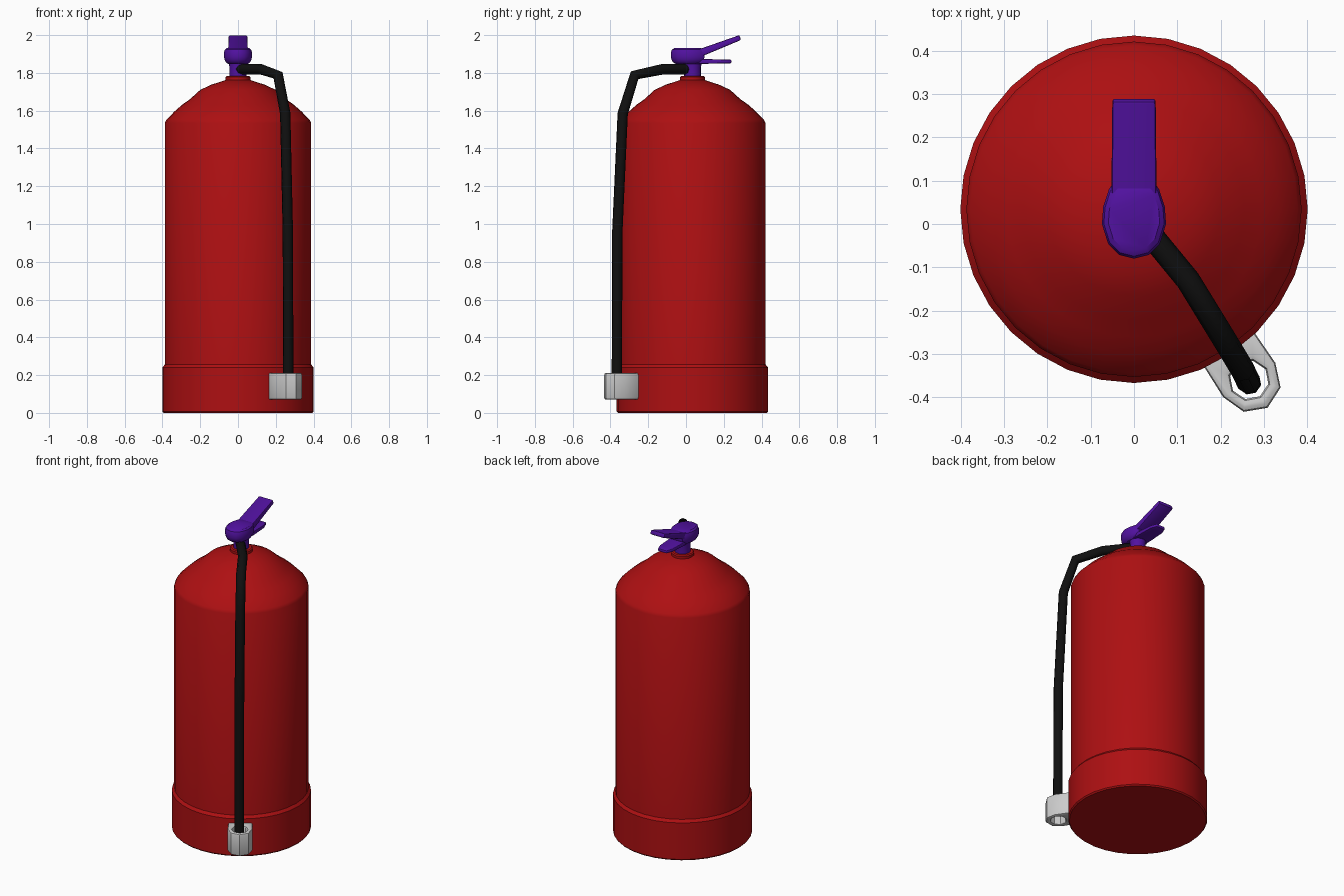
import bpy, bmesh
from math import cos, sin, pi, radians
from mathutils import Vector

if "Cube" in bpy.data.objects:
    bpy.data.objects.remove(bpy.data.objects["Cube"])

CY = 0.034  # y of the cylinder axis


def material(name, rgb):
    m = bpy.data.materials.new(name)
    m.diffuse_color = (*rgb, 1)
    m.use_nodes = True
    m.node_tree.nodes["Principled BSDF"].inputs["Base Color"].default_value = m.diffuse_color
    return m


RED = material("red_paint", (0.42, 0.005, 0.006))
PURPLE = material("purple_plastic", (0.085, 0.006, 0.36))
BLACK = material("black_rubber", (0.005, 0.005, 0.005))


def make(name, verts, faces, mat=None, bevel=0, segments=2):
    me = bpy.data.meshes.new(name)
    me.from_pydata([tuple(v) for v in verts], [], faces)
    bm = bmesh.new()
    bm.from_mesh(me)
    bmesh.ops.recalc_face_normals(bm, faces=bm.faces)
    bm.to_mesh(me)
    bm.free()
    ob = bpy.data.objects.new(name, me)
    bpy.context.collection.objects.link(ob)
    if mat:
        me.materials.append(mat)
    bpy.ops.object.select_all(action='DESELECT')
    ob.select_set(True)
    bpy.context.view_layer.objects.active = ob
    if bevel:
        b = ob.modifiers.new("bevel", 'BEVEL')
        b.width, b.segments, b.limit_method = bevel, segments, 'ANGLE'
        b.angle_limit = radians(50)
        bpy.ops.object.modifier_apply(modifier="bevel")
    bpy.ops.object.shade_smooth_by_angle(angle=radians(35))
    return ob


def loft(name, rings, mat, **kw):
    """Skin a stack of equal-sized rings and cap both ends."""
    n = len(rings[0])
    faces = [(r * n + i, r * n + (i + 1) % n, (r + 1) * n + (i + 1) % n, (r + 1) * n + i)
             for r in range(len(rings) - 1) for i in range(n)]
    faces += [tuple(range(n)), tuple(range((len(rings) - 1) * n, len(rings) * n))]
    return make(name, [v for r in rings for v in r], faces, mat, **kw)


def lathe(name, profile, sides, mat, **kw):
    return loft(name, [[(r * cos(2 * pi * i / sides), CY + r * sin(2 * pi * i / sides), z)
                        for i in range(sides)] for r, z in profile], mat, **kw)


# Cylinder body with domed shoulder, and the foot sleeve
lathe("tank_body", [(0.387, 0.02), (0.387, 1.535), (0.378, 1.553), (0.335, 1.597),
                    (0.295, 1.632), (0.255, 1.66), (0.2, 1.71), (0.14, 1.738),
                    (0.065, 1.762)], 32, RED)
lathe("tank_foot", [(0.394, 0), (0.401, 0.008), (0.401, 0.24), (0.386, 0.258)], 32, RED)
lathe("neck_ring", [(0.066, 1.755), (0.066, 1.777), (0.06, 1.783)], 16, RED)

# Valve stem and rounded head
lathe("valve_stem", [(0.045, 1.775), (0.045, 1.83), (0.052, 1.87)], 16, PURPLE)
half = [(0, -0.08), (0.035, -0.071), (0.06, -0.045), (0.074, 0.0),
        (0.071, 0.04), (0.058, 0.08), (0.045, 0.098)]
plan = half + [(-x, y) for x, y in reversed(half[1:])]


def plan_ring(s, z):
    return [(x * s, 0.01 + (y - 0.01) * s, z) for x, y in plan]


loft("valve_head", [plan_ring(s, z) for s, z in
     [(0.72, 1.848), (0.88, 1.857), (0.97, 1.872), (1.0, 1.885), (1.0, 1.908),
      (0.94, 1.923), (0.8, 1.931)]], PURPLE)


# Squeeze lever and carrying handle: bars swept along y
def bar(name, stations, bevel):
    loft(name, [[(-w, y0, z0), (w, y0, z0), (w, y1, z1), (-w, y1, z1)]
                for w, y0, z0, y1, z1 in stations], PURPLE, bevel=bevel)


bar("squeeze_lever", [(0.054, 0.02, 1.87, 0.01, 1.93), (0.052, 0.09, 1.89, 0.08, 1.929),
                      (0.05, 0.291, 1.974, 0.283, 2.0)], 0.007)
bar("carry_handle", [(0.05, 0.01, 1.847, 0.01, 1.88), (0.05, 0.1, 1.848, 0.1, 1.873),
                     (0.045, 0.2, 1.85, 0.2, 1.871), (0.03, 0.24, 1.851, 0.24, 1.87)], 0.006)

# Hose: bent tube from the valve down to the clip
cu = bpy.data.curves.new("hose", 'CURVE')
cu.dimensions = '3D'
cu.bevel_depth, cu.bevel_resolution, cu.use_fill_caps = 0.028, 2, True
path = [(0.01, 0.01, 1.82), (0.125, -0.13, 1.818), (0.212, -0.272, 1.788),
        (0.25, -0.335, 1.585), (0.264, -0.364, 0.95), (0.266, -0.366, 0.16)]
sp = cu.splines.new('POLY')
sp.points.add(len(path) - 1)
for p, c in zip(sp.points, path):
    p.co = (*c, 1)
cu.materials.append(BLACK)
hose = bpy.data.objects.new("hose", cu)
bpy.context.collection.objects.link(hose)

# Hose clip: U-shaped sleeve with a through hole, running into the foot
u = Vector((0.55, -0.835, 0)).normalized()
v = Vector((-u.y, u.x, 0))
centre = Vector((0.266, -0.36, 0))
outer, inner = [], []
for k in range(8):
    a = k * pi / 4
    outer.append((-0.1, 0.07 * round(sin(a) * 1.42)) if cos(a) < -0.1
                 else (0.077 * cos(a), 0.072 * sin(a)))
    inner.append((0.045 * cos(a), 0.045 * sin(a)))
loops = [(outer, 0.07), (outer, 0.212), (inner, 0.212), (inner, 0.07)]
verts = [centre + u * a + v * b + Vector((0, 0, z)) for ring, z in loops for a, b in ring]
faces = [(r * 8 + i, r * 8 + (i + 1) % 8, (r + 1) % 4 * 8 + (i + 1) % 8, (r + 1) % 4 * 8 + i)
         for r in range(4) for i in range(8)]
make("hose_clip", verts, faces, bevel=0.012)
